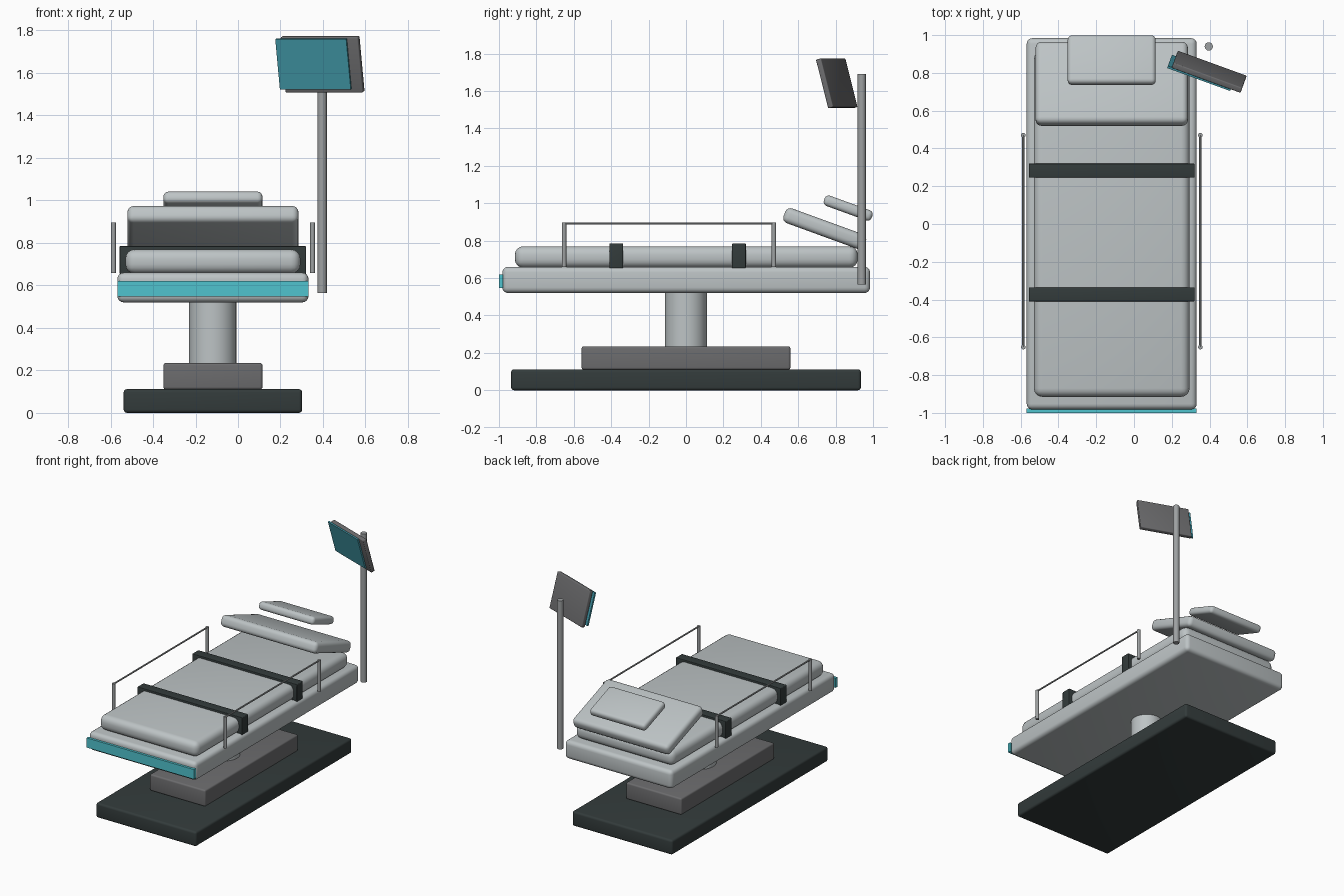
import bpy, bmesh, math
from mathutils import Matrix, Vector

if "Cube" in bpy.data.objects:
    bpy.data.objects.remove(bpy.data.objects["Cube"])


def material(name, rgb):
    m = bpy.data.materials.new(name)
    m.diffuse_color = (*rgb, 1)
    m.use_nodes = True
    m.node_tree.nodes["Principled BSDF"].inputs["Base Color"].default_value = m.diffuse_color
    return m


LIGHT = material("light grey", (0.51, 0.55, 0.56))
MID = material("mid grey", (0.15, 0.15, 0.155))
DARK = material("charcoal", (0.033, 0.044, 0.044))
METAL = material("metal grey", (0.34, 0.355, 0.36))
CYAN = material("cyan", (0.08, 0.55, 0.62))
TEAL = material("screen teal", (0.055, 0.33, 0.41))


def finish(name, bm, mat, loc, rot=(0, 0, 0)):
    me = bpy.data.meshes.new(name)
    bm.to_mesh(me)
    bm.free()
    me.materials.append(mat)
    ob = bpy.data.objects.new(name, me)
    bpy.context.collection.objects.link(ob)
    ob.location = loc
    ob.rotation_euler = [math.radians(a) for a in rot]
    bpy.ops.object.select_all(action='DESELECT')
    ob.select_set(True)
    bpy.context.view_layer.objects.active = ob
    bpy.ops.object.shade_smooth_by_angle(angle=math.radians(35))
    return ob


def box(name, mat, loc, size, bevel=0.0, rot=(0, 0, 0)):
    bm = bmesh.new()
    bmesh.ops.create_cube(bm, size=1, matrix=Matrix.Diagonal((*size, 1)))
    if bevel:
        bmesh.ops.bevel(bm, geom=bm.edges[:], offset=bevel, segments=4,
                        profile=0.5, affect='EDGES')
    return finish(name, bm, mat, loc, rot)


def span(name, mat, x, y, z, bevel=0.0):
    """Box given by its limits on each axis."""
    c = [(a + b) / 2 for a, b in (x, y, z)]
    return box(name, mat, c, [b - a for a, b in (x, y, z)], bevel)


def rod(name, mat, p, q, r, sides=12):
    p, q = Vector(p), Vector(q)
    bm = bmesh.new()
    turn = Vector((0, 0, 1)).rotation_difference(q - p).to_matrix().to_4x4()
    bmesh.ops.create_cone(bm, cap_ends=True, segments=sides, radius1=r,
                          radius2=r, depth=(q - p).length, matrix=turn)
    return finish(name, bm, mat, (p + q) / 2)


CX = -0.118  # centre line of the table

# Base, pedestal and column
span("base", DARK, (-0.538, 0.302), (-0.935, 0.935), (0, 0.112), 0.016)
span("pedestal", MID, (-0.351, 0.115), (-0.558, 0.558), (0.11, 0.235), 0.012)
rod("column", LIGHT, (CX, 0, 0.22), (CX, 0, 0.53), 0.112, 24)

# Bed frame, foot strip and mattress
span("bed_frame", LIGHT, (-0.568, 0.332), (-0.982, 0.984), (0.52, 0.66), 0.03)
span("foot_strip", CYAN, (-0.568, 0.332), (-1.0, -0.978), (0.547, 0.62))
span("mattress", LIGHT, (-0.53, 0.294), (-0.915, 0.918), (0.655, 0.77), 0.045)

# Straps across the mattress
for i, y in enumerate((-0.373, 0.283)):
    span(f"strap_{i + 1}", DARK, (-0.557, 0.321), (y - 0.037, y + 0.037),
         (0.652, 0.785), 0.005)

# Tilted backrest and pillow
box("backrest", LIGHT, (CX, 0.742, 0.864), (0.806, 0.46, 0.084), 0.03, (-20, 0, 0))
box("pillow", LIGHT, (CX, 0.867, 0.974), (0.466, 0.272, 0.058), 0.023, (-20, 0, 0))

# Side rails
for side, x in (("left", -0.586), ("right", 0.351)):
    for end, y in (("foot", -0.652), ("head", 0.47)):
        rod(f"{side}_rail_{end}_post", METAL, (x, y, 0.658), (x, y, 0.896), 0.012)
    rod(f"{side}_rail_bar", METAL, (x, -0.652, 0.891), (x, 0.47, 0.891), 0.006, 8)

# Monitor on its pole
rod("monitor_pole", METAL, (0.396, 0.94, 0.565), (0.396, 0.94, 1.69), 0.022, 16)
tilt = (15, 0, -20)
box("monitor", MID, (0.398, 0.806, 1.641), (0.388, 0.03, 0.27), 0.006, tilt)
box("monitor_screen", TEAL, (0.355, 0.80, 1.642), (0.355, 0.012, 0.245), 0, tilt)
